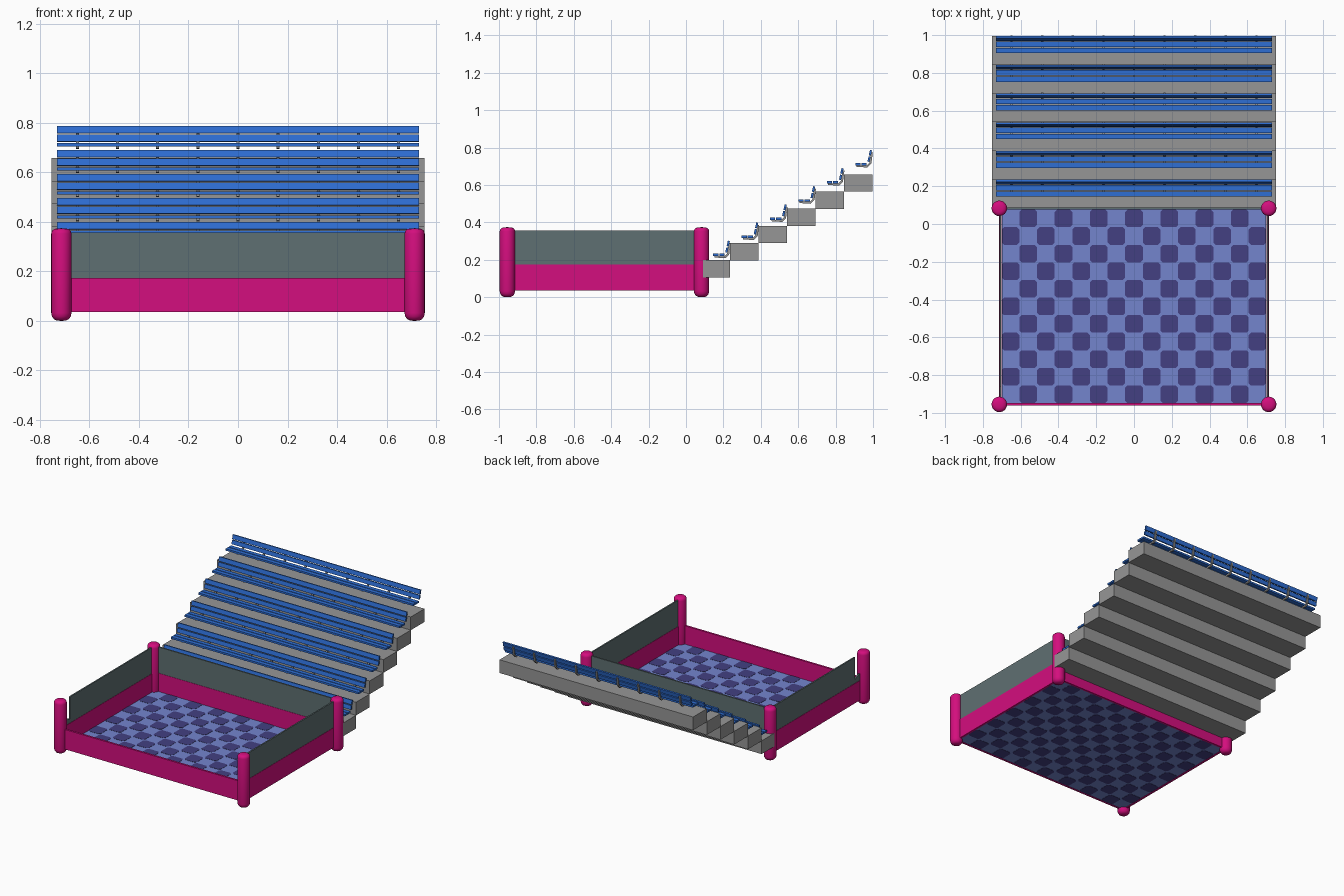
import bpy, bmesh, math
from mathutils import Vector

if "Cube" in bpy.data.objects:
    bpy.data.objects.remove(bpy.data.objects["Cube"])


def material(name, rgb):
    lin = [((c / 255 + 0.055) / 1.055) ** 2.4 if c > 10 else c / 255 / 12.92 for c in rgb]
    m = bpy.data.materials.new(name)
    m.diffuse_color = (*lin, 1)
    m.use_nodes = True
    m.node_tree.nodes["Principled BSDF"].inputs["Base Color"].default_value = m.diffuse_color
    return m


PINK = material("pink", (212, 14, 126))
PANEL = material("slate panel", (95, 112, 114))
GREY = material("concrete grey", (150, 150, 150))
BLUE = material("seat blue", (46, 110, 212))
LIGHT = material("light floor blue", (116, 133, 206))
DARK = material("dark floor blue", (67, 64, 130))


def finish(name, bm, mat):
    bmesh.ops.recalc_face_normals(bm, faces=bm.faces)
    me = bpy.data.meshes.new(name)
    bm.to_mesh(me)
    bm.free()
    me.materials.append(mat)
    ob = bpy.data.objects.new(name, me)
    bpy.context.collection.objects.link(ob)
    return ob


def prism(bm, pts, depth):
    """Extrude a closed outline of 3D points along a depth vector."""
    f = bm.faces.new([bm.verts.new(p) for p in pts])
    ext = bmesh.ops.extrude_face_region(bm, geom=[f])
    bmesh.ops.translate(bm, vec=Vector(depth),
                        verts=[v for v in ext["geom"] if isinstance(v, bmesh.types.BMVert)])


def box(bm, x0, x1, y0, y1, z0, z1):
    prism(bm, [(x0, y0, z0), (x1, y0, z0), (x1, y1, z0), (x0, y1, z0)], (0, 0, z1 - z0))


def box_obj(name, mat, *dims):
    bm = bmesh.new()
    box(bm, *dims)
    return finish(name, bm, mat)


PX, Y0, Y1 = 0.713, -0.955, 0.083      # post positions
RAIL, TOP = 0.174, 0.357               # heights of pink wall and panel

# Corner posts with rounded ends
R = 0.041
PROFILE = [(0, 0), (0.018, 0.001), (0.03, 0.007), (0.038, 0.018), (R, 0.032),
           (R, 0.352), (0.038, 0.363), (0.03, 0.370), (0.018, 0.373), (0, 0.374)]
for side, x in (("left", -PX), ("right", PX)):
    for end, y in (("front", Y0), ("back", Y1)):
        bm = bmesh.new()
        vs = [bm.verts.new((r, 0, z)) for r, z in PROFILE]
        es = [bm.edges.new(p) for p in zip(vs, vs[1:])]
        bmesh.ops.spin(bm, geom=vs + es, cent=(0, 0, 0), axis=(0, 0, 1),
                       angle=math.tau, steps=24)
        bmesh.ops.remove_doubles(bm, verts=bm.verts, dist=0.0005)
        ob = finish(f"{end}_{side}_post", bm, PINK)
        ob.location = (x, y, 0)
        for p in ob.data.polygons:
            p.use_smooth = True

# Pink lower walls
WX, T = 0.708, 0.007
box_obj("front_wall", PINK, -WX, WX, Y0 - T, Y0 + T, 0.035, RAIL)
box_obj("back_wall", PINK, -WX, WX, Y1 - T, Y1 + T, 0.035, RAIL)
box_obj("left_wall", PINK, -WX - T, -WX + T, Y0, Y1, 0.035, RAIL)
box_obj("right_wall", PINK, WX - T, WX + T, Y0, Y1, 0.035, RAIL)

# Slate upper panels; the left one has a notch at the front post
P = 0.005
box_obj("back_panel", PANEL, -WX, WX, Y1 - P, Y1 + P, RAIL, TOP)
box_obj("right_panel", PANEL, WX - P, WX + P, Y0, Y1, RAIL, TOP)
bm = bmesh.new()
prism(bm, [(-WX - P, y, z) for y, z in
           ((Y0, RAIL), (Y1, RAIL), (Y1, TOP), (-0.86, TOP), (-0.86, 0.2), (-0.9, 0.22), (Y0, 0.22))],
      (2 * P, 0, 0))
finish("left_panel", bm, PANEL)

# Chequered floor: light slab with clipped dark tiles showing on both sides
FX, FY0, FY1, NX, NY = 0.70, -0.948, 0.076, 15, 11
box_obj("floor", LIGHT, -FX, FX, FY0, FY1, 0.037, 0.045)
bm = bmesh.new()
cw, ch, cut = 2 * FX / NX, (FY1 - FY0) / NY, 0.012
for i in range(NX):
    for j in range(NY):
        if (i + j) % 2:
            a, b = -FX + i * cw, FY0 + j * ch
            c, d = a + cw, b + ch
            prism(bm, [(x, y, 0.0355) for x, y in
                       ((a + cut, b), (c - cut, b), (c, b + cut), (c, d - cut),
                        (c - cut, d), (a + cut, d), (a, d - cut), (a, b + cut))], (0, 0, 0.011))
finish("dark_floor_tiles", bm, DARK)

# Stand: six steps, each with a slatted bench
BX = 0.73
SEAT = [(0.905, 0.933), (0.938, 0.966)]
BACK = [(0.725, 0.752), (0.758, 0.787)]


def lean(z):
    """Front y of the tilted backrest at height z."""
    return 0.970 + (z - 0.725) * 0.22


for k in range(6):
    y = 0.083 + 0.1522 * k
    z = 0.105 + 0.0917 * k
    box_obj(f"step_{k + 1}", GREY, -0.753, 0.753, y, y + 0.1526, z, z + 0.093)
    dy, dz = 0.152 * (k - 5), 0.097 * (k - 5)

    bm = bmesh.new()
    for a, b in SEAT:
        box(bm, -BX, BX, a + dy, b + dy, 0.704 + dz, 0.717 + dz)
    for a, b in BACK:
        prism(bm, [(-BX, yy + dy, zz + dz) for yy, zz in
                   ((lean(a), a), (lean(a) + 0.011, a - 0.002),
                    (lean(b) + 0.011, b - 0.002), (lean(b), b))], (2 * BX, 0, 0))
    finish(f"bench_slats_{k + 1}", bm, BLUE)

    # Bent brackets under the seat and behind the backrest
    bm = bmesh.new()
    outline = [(0.912, 0.704), (0.966, 0.704), (0.980, 0.718), (lean(0.77) + 0.010, 0.775),
               (lean(0.77) + 0.019, 0.773), (0.991, 0.714), (0.970, 0.693), (0.912, 0.697)]
    for n in range(-4, 5):
        prism(bm, [(n * 0.162 - 0.006, yy + dy, zz + dz) for yy, zz in outline], (0.012, 0, 0))
    finish(f"bench_brackets_{k + 1}", bm, GREY)
